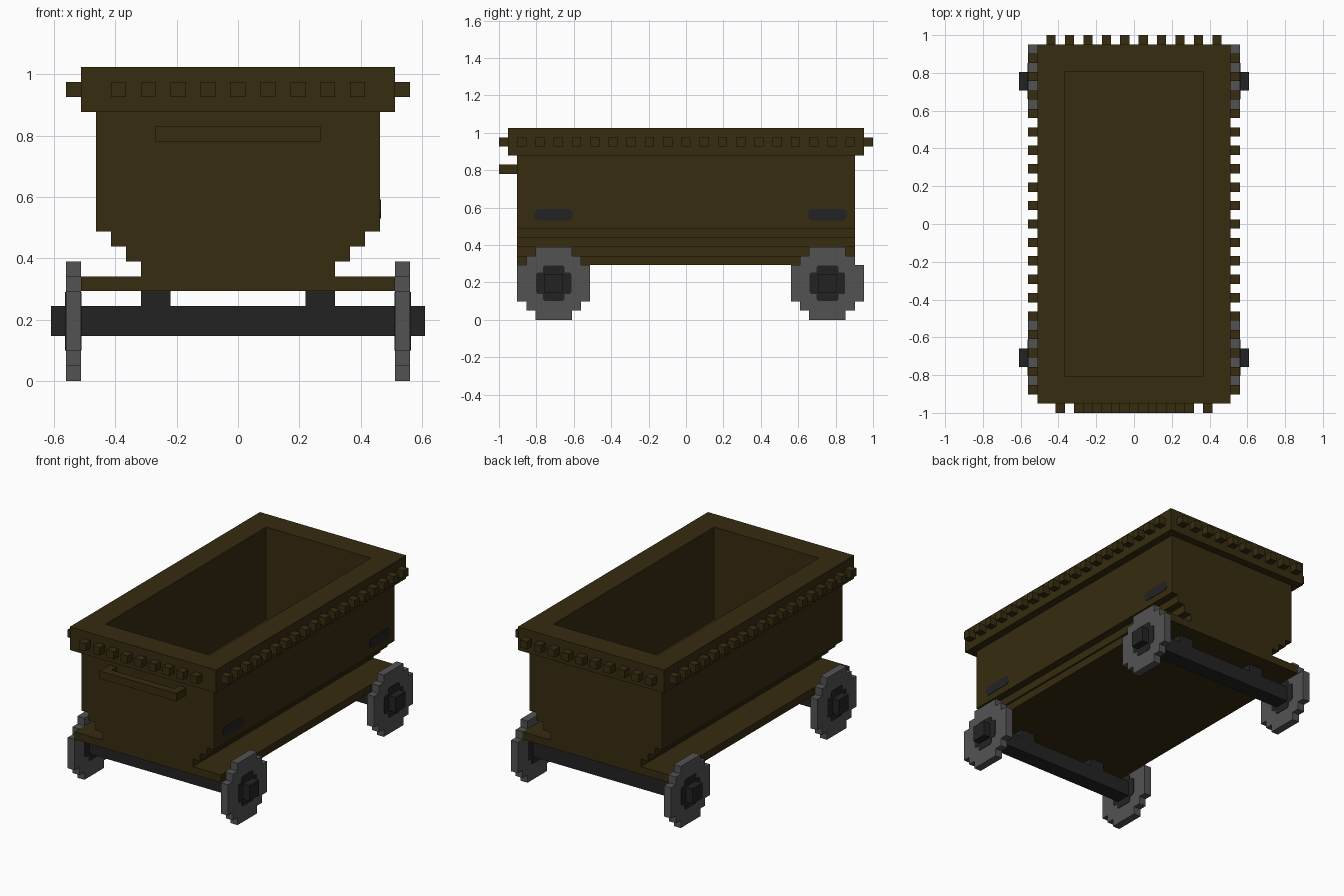
import bpy, bmesh

if "Cube" in bpy.data.objects:
    bpy.data.objects.remove(bpy.data.objects["Cube"])

U = 2 / 41  # grid cell: the whole model is laid out on a block grid


def material(name, rgb):
    m = bpy.data.materials.new(name)
    m.diffuse_color = (*rgb, 1)
    m.use_nodes = True
    m.node_tree.nodes["Principled BSDF"].inputs["Base Color"].default_value = m.diffuse_color
    return m


BROWN = material("dark_brown_wood", (0.037, 0.025, 0.0052))
GREY = material("wheel_grey", (0.086, 0.086, 0.086))
BLACK = material("iron_black", (0.0165, 0.0165, 0.0168))


def finish(name, bm, mat):
    bmesh.ops.recalc_face_normals(bm, faces=bm.faces)
    me = bpy.data.meshes.new(name)
    bm.to_mesh(me)
    bm.free()
    me.materials.append(mat)
    ob = bpy.data.objects.new(name, me)
    bpy.context.collection.objects.link(ob)
    return ob


def boxes(name, mat, *specs):
    """Boxes given as (x0, x1, y0, y1, z0, z1) in grid cells."""
    bm = bmesh.new()
    for s in specs:
        vs = bmesh.ops.create_cube(bm, size=1)["verts"]
        for v in vs:
            for i in range(3):
                a, b = s[2 * i], s[2 * i + 1]
                v.co[i] = U * ((a + b) / 2 + v.co[i] * (b - a))
    return finish(name, bm, mat)


def prism(name, mat, pts, axis, a, b):
    """Extrude a profile (in cells) along x (pts are y,z) or y (pts are x,z)."""
    bm = bmesh.new()
    at = (lambda p, q, d: (d, p, q)) if axis == "x" else (lambda p, q, d: (p, d, q))
    face = bm.faces.new([bm.verts.new([U * c for c in at(p, q, a)]) for p, q in pts])
    new = bmesh.ops.extrude_face_region(bm, geom=[face])["geom"]
    shift = [U * c for c in at(0, 0, b - a)]
    bmesh.ops.translate(bm, vec=shift, verts=[v for v in new if isinstance(v, bmesh.types.BMVert)])
    return finish(name, bm, mat)


def cut(ob, cutter):
    mod = ob.modifiers.new("cavity", "BOOLEAN")
    mod.operation, mod.solver, mod.object = "DIFFERENCE", "EXACT", cutter
    bpy.context.view_layer.objects.active = ob
    bpy.ops.object.modifier_apply(modifier=mod.name)


def four_way(quarter, cy=0, cz=0):
    """Mirror a quarter outline (first quadrant, right to top) to a closed one."""
    right = quarter + [(-y, z) for y, z in reversed(quarter)]
    full = right + [(-y, -z) for y, z in right]
    return [(cy + y, cz + z) for y, z in full]


# Tub: stepped hull with side ledges, and an overhanging rim, both hollowed
half = [(10.5, 6), (10.5, 7), (6.5, 7), (6.5, 8), (7.5, 8), (7.5, 9),
        (8.5, 9), (8.5, 10), (9.5, 10), (9.5, 18)]
tub = prism("tub", BROWN, half + [(-x, z) for x, z in reversed(half)], "y", -18.5, 18.5)
rim = boxes("rim", BROWN, (-10.5, 10.5, -19.5, 19.5, 18, 21))
cavity = boxes("cavity_cutter", BROWN, (-7.5, 7.5, -16.5, 16.5, 9, 23))
cavity.hide_render = True
cut(tub, cavity)
cut(rim, cavity)
bpy.data.objects.remove(cavity)

# Rim studs: nine in front, ten at the back, nineteen on each side
boxes("front_studs", BROWN, *[(x - .5, x + .5, -20.5, -19.5, 19, 20) for x in range(-8, 9, 2)])
boxes("back_studs", BROWN, *[(x - .5, x + .5, 19.5, 20.5, 19, 20) for x in range(-9, 10, 2)])
for side, x in (("left", -11.5), ("right", 10.5)):
    boxes(side + "_studs", BROWN, *[(x, x + 1, y - .5, y + .5, 19, 20) for y in range(-18, 19, 2)])

# Push handle on the front
grip = [(-5.5, -18.5), (-5.5, -20.5), (5.5, -20.5), (5.5, -18.5),
        (4.5, -18.5), (4.5, -19.5), (-4.5, -19.5), (-4.5, -18.5)]
bm = bmesh.new()
f = bm.faces.new([bm.verts.new((x * U, y * U, 16 * U)) for x, y in grip])
ext = bmesh.ops.extrude_face_region(bm, geom=[f])["geom"]
bmesh.ops.translate(bm, vec=(0, 0, U), verts=[v for v in ext if isinstance(v, bmesh.types.BMVert)])
finish("push_handle", bm, BROWN)

# Axles, supports, wheels, hubs and the dark marks on the right wall
for end, y in (("front", -14.5), ("back", 15.5)):
    boxes(end + "_axle", BLACK, (-12.5, 12.5, y - 1, y + 1, 3, 5))
    boxes(end + "_axle_supports", BLACK, *[(x - 1, x + 1, y - 1, y + 1, 5, 6) for x in (-5.5, 5.5)])
    wheel = four_way([(4, 2), (3, 2), (3, 3), (2, 3), (2, 4)], y, 4)
    hub = four_way([(1.95, 1.0), (1.75, 1.2), (1.2, 1.2), (1.2, 1.75), (1.0, 1.95)], y, 4)
    for side, x in (("left", -11.5), ("right", 10.5)):
        prism(f"{end}_{side}_wheel", GREY, wheel, "x", x, x + 1)
        prism(f"{end}_{side}_hub", BLACK, hub, "x", x - .05, x + 1.05)
    mark = four_way([(2.1, .3), (1.8, .62)], y, 11.5)
    prism(end + "_wall_mark", BLACK, mark, "x", 9.4, 9.55)
